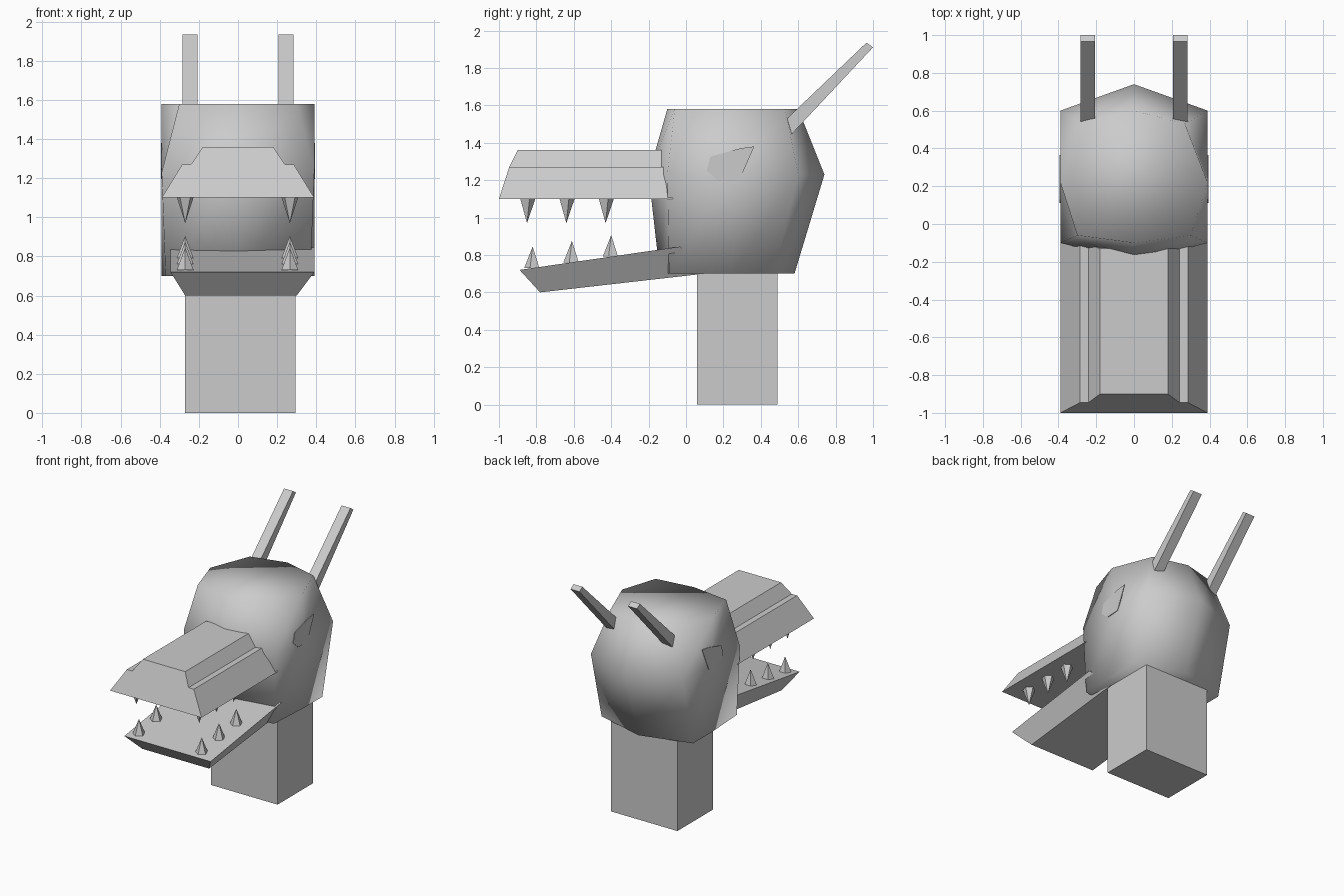
import bpy, bmesh
from mathutils import Vector

cube = bpy.data.objects.get("Cube")
if cube:
    bpy.data.objects.remove(cube, do_unlink=True)

GREY = (0.6, 0.6, 0.6, 1)
grey = bpy.data.materials.new("plain grey")
grey.use_nodes = True
grey.diffuse_color = GREY
grey.node_tree.nodes["Principled BSDF"].inputs["Base Color"].default_value = GREY


def finish(name, bm, smooth=False):
    bmesh.ops.recalc_face_normals(bm, faces=bm.faces)
    for f in bm.faces:
        f.smooth = smooth
    mesh = bpy.data.meshes.new(name)
    bm.to_mesh(mesh)
    bm.free()
    mesh.materials.append(grey)
    ob = bpy.data.objects.new(name, mesh)
    bpy.context.collection.objects.link(ob)
    return ob


def loft(name, rings, smooth=False):
    """Skin a stack of matching closed rings and cap both ends."""
    bm = bmesh.new()
    rows = [[bm.verts.new(p) for p in ring] for ring in rings]
    n = len(rows[0])
    for a, b in zip(rows, rows[1:]):
        for i in range(n):
            j = (i + 1) % n
            bm.faces.new((a[i], a[j], b[j], b[i]))
    bm.faces.new(rows[0])
    bm.faces.new(rows[-1])
    return finish(name, bm, smooth)


def extrude_x(name, profile, x0, x1):
    return loft(name, [[(x, y, z) for y, z in profile] for x in (x0, x1)])


def spike(name, base, tip, radius):
    bm = bmesh.new()
    axis = Vector(tip) - Vector(base)
    bmesh.ops.create_cone(bm, cap_ends=True, segments=5, radius1=radius,
                          radius2=0, depth=axis.length)
    bm.transform(axis.to_track_quat("Z", "Y").to_matrix().to_4x4())
    bmesh.ops.translate(bm, verts=bm.verts, vec=Vector(base) + axis / 2)
    return finish(name, bm)


# Head: half outlines at three heights, mirrored into closed rings
def head_ring(z, half):
    left = [(x, y, z) for x, y in half]
    return left + [(-x, y, z) for x, y in half[-2:0:-1]]


loft("head", [
    head_ring(0.7, [(0, -.14), (.37, -.09), (.39, .25), (.39, .47), (0, .58)]),
    head_ring(1.23, [(0, -.2), (.39, -.1), (.39, .25), (.39, .6), (0, .74)]),
    head_ring(1.58, [(0, -.1), (.3, -.06), (.39, .22), (.27, .53), (0, .6)]),
], smooth=True)

# Neck post
extrude_x("neck", [(.06, 0), (.49, 0), (.49, .75), (.06, .75)], -.27, .295)

# Upper snout: stepped trapezoid, sloped at the nose
steps = [(.39, 1.1, -1, -.07), (.285, 1.27, -.945, -.11),
         (.24, 1.27, -.945, -.11), (.18, 1.36, -.9, -.13)]
outline = steps + [(-x, z, f, b) for x, z, f, b in reversed(steps)]
loft("upper_snout", [[(x, f, z) for x, z, f, b in outline],
                     [(x, b, z) for x, z, f, b in outline]])

# Lower jaw: sloping, narrower underneath
loft("lower_jaw", [
    [(-.345, -.89, .72), (.39, -.89, .72), (.3, -.78, .6), (-.27, -.78, .6)],
    [(-.345, -.03, .845), (.39, -.03, .845), (.3, .1, .7), (-.27, .1, .7)],
])

for side, x in (("right", -.27), ("left", .265)):
    s = 1 if x > 0 else -1

    # Teeth
    for i in range(3):
        y = -.85 + .21 * i
        spike(f"upper_tooth_{side}_{i + 1}", (x, y, 1.105), (x, y, .97), .046)
        y += .03
        z = .72 + .145 * (y + .89)
        spike(f"lower_tooth_{side}_{i + 1}", (x, y, z), (x, y, z + .115), .045)

    # Tapered horn leaning back
    extrude_x(f"horn_{side}", [(.515, 1.505), (.55, 1.43), (1, 1.91), (.965, 1.935)],
              s * .207, s * .283)

    # Flat eye on the side of the head
    extrude_x(f"eye_{side}", [(.11, 1.25), (.13, 1.325), (.29, 1.37), (.365, 1.38),
                              (.285, 1.2), (.175, 1.195)], s * .388, s * .394)
